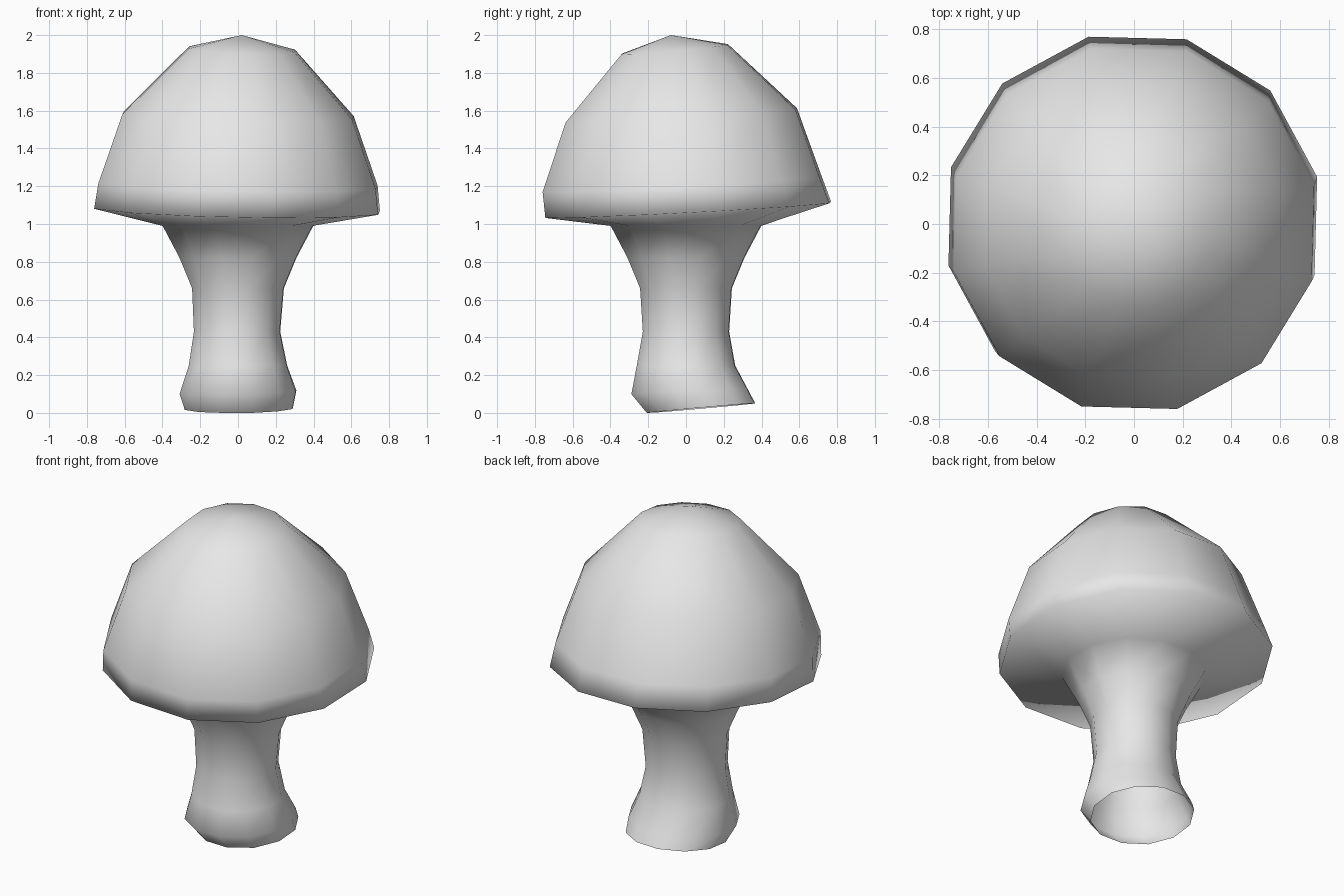
import bpy
import bmesh
from math import cos, sin, radians, tau

SIDES = 12
TURN = radians(13.5)

cube = bpy.data.objects.get("Cube")
if cube:
    bpy.data.objects.remove(cube, do_unlink=True)

# One plain grey skin
grey = bpy.data.materials.new("plain_grey")
grey.use_nodes = True
colour = (0.8, 0.8, 0.8, 1)
grey.diffuse_color = colour
grey.node_tree.nodes["Principled BSDF"].inputs["Base Color"].default_value = colour


def add_ring(bm, radius, height, centre=(0, 0), tilt=(0, 0)):
    """A twelve-sided ring, leaning by a slope along x and y."""
    ring = []
    for i in range(SIDES):
        a = TURN + tau * i / SIDES
        dx, dy = radius * cos(a), radius * sin(a)
        z = height + tilt[0] * dx + tilt[1] * dy
        ring.append(bm.verts.new((centre[0] + dx, centre[1] + dy, max(z, 0))))
    return ring


# Stem, flaring at the open foot and under the cap
stem = [
    (0.295, 0.025, (0.005, 0.08), (0.01, 0.09)),
    (0.318, 0.11, (0, 0.02), (0.02, 0.04)),
    (0.268, 0.25),
    (0.235, 0.43, (-0.005, 0)),
    (0.25, 0.66),
    (0.318, 0.82),
    (0.41, 0.99),
]
# Cap, from its lower rim to the crown
cap = [
    (0.778, 1.075, (-0.005, 0.012), (-0.02, 0.052)),
    (0.76, 1.21, (0, -0.02), (-0.02, 0.05)),
    (0.63, 1.575, (0, -0.025), (-0.02, 0.057)),
    (0.29, 1.925, (0.02, -0.06), (-0.03, 0.09)),
]

bm = bmesh.new()
rings = [add_ring(bm, *row) for row in stem + cap]
for low, high in zip(rings, rings[1:]):
    for i in range(SIDES):
        j = (i + 1) % SIDES
        bm.faces.new((low[i], low[j], high[j], high[i]))

# Crown point
tip = bm.verts.new((0.02, -0.08, 2))
for i in range(SIDES):
    bm.faces.new((rings[-1][i], rings[-1][(i + 1) % SIDES], tip))

for face in bm.faces:
    face.smooth = True
mesh = bpy.data.meshes.new("mushroom")
bm.to_mesh(mesh)
bm.free()
mesh.materials.append(grey)
mushroom = bpy.data.objects.new("mushroom", mesh)
bpy.context.collection.objects.link(mushroom)
